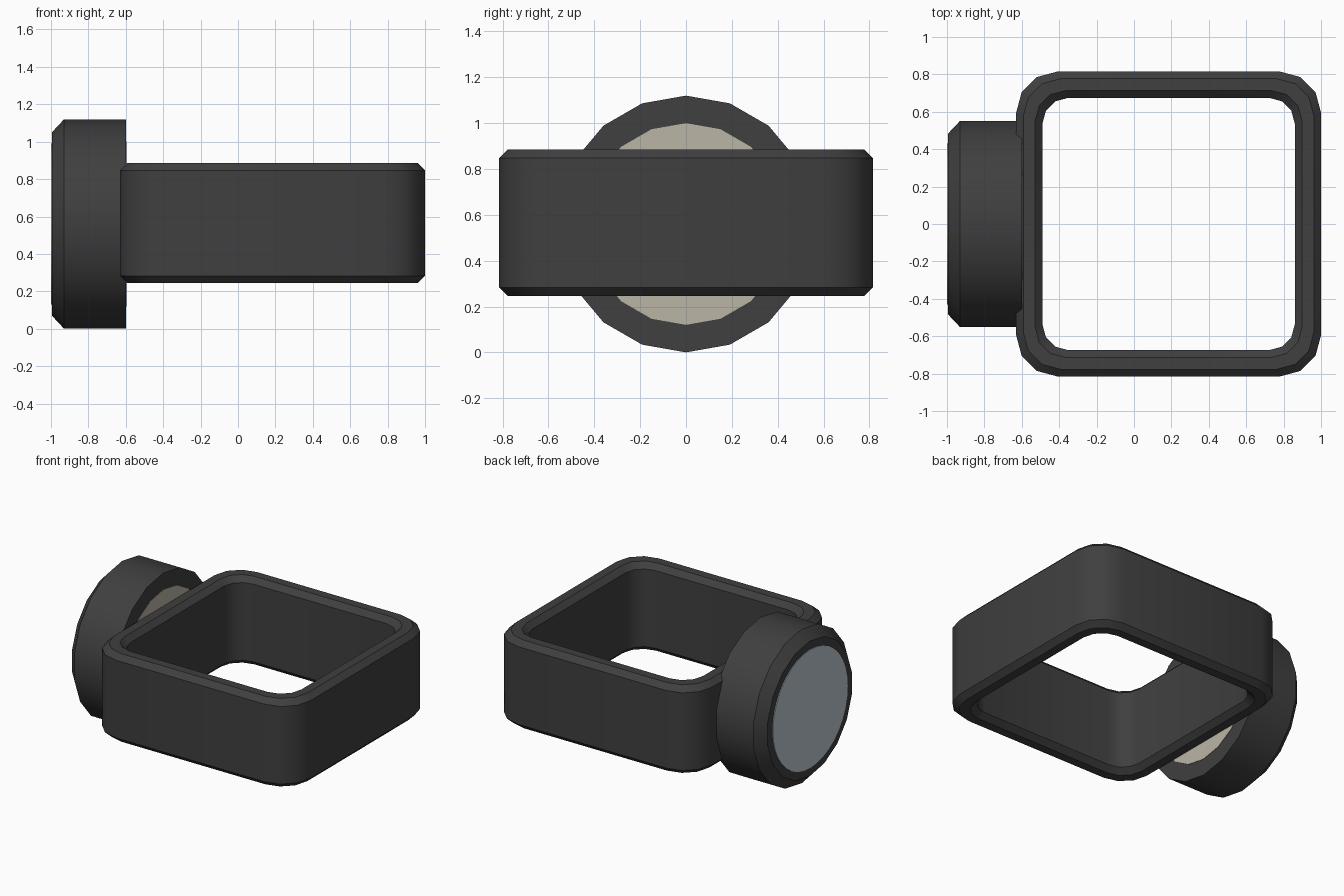
import bpy, bmesh, math

cube = bpy.data.objects.get("Cube")
if cube:
    bpy.data.objects.remove(cube, do_unlink=True)


def material(name, rgb):
    m = bpy.data.materials.new(name)
    m.use_nodes = True
    col = (*rgb, 1.0)
    m.diffuse_color = col
    m.node_tree.nodes["Principled BSDF"].inputs["Base Color"].default_value = col
    return m


DARK = material("charcoal", (0.05, 0.05, 0.05))
TAN = material("warm_beige", (0.49, 0.46, 0.38))
GLASS = material("pale_blue_grey", (0.49, 0.58, 0.62))


def loft(name, loops, mat, closed=False, smooth=True):
    """Skin matching loops of points; closed joins last to first, else caps the ends."""
    bm = bmesh.new()
    rings = [[bm.verts.new(p) for p in loop] for loop in loops]
    n = len(rings[0])
    pairs = list(zip(rings, rings[1:]))
    if closed:
        pairs.append((rings[-1], rings[0]))
    else:
        bm.faces.new(rings[0])
        bm.faces.new(rings[-1])
    for a, b in pairs:
        for i in range(n):
            j = (i + 1) % n
            bm.faces.new((a[i], a[j], b[j], b[i]))
    bmesh.ops.recalc_face_normals(bm, faces=bm.faces)
    mesh = bpy.data.meshes.new(name)
    bm.to_mesh(mesh)
    bm.free()
    mesh.materials.append(mat)
    ob = bpy.data.objects.new(name, mesh)
    bpy.context.collection.objects.link(ob)
    if smooth:
        bpy.ops.object.select_all(action='DESELECT')
        ob.select_set(True)
        bpy.context.view_layer.objects.active = ob
        bpy.ops.object.shade_smooth_by_angle(angle=math.radians(35))
    return ob


def rounded_rect(inset, radius, z, segs=3):
    """Rounded rectangle outline of the strap, shrunk by inset."""
    cx, hx, hy = 0.185, 0.815 - inset, 0.815 - inset
    pts = []
    for q, (sx, sy) in enumerate([(1, 1), (-1, 1), (-1, -1), (1, -1)]):
        for k in range(segs + 1):
            a = math.pi / 2 * (q + k / segs)
            pts.append((cx + sx * (hx - radius) + radius * math.cos(a),
                        sy * (hy - radius) + radius * math.sin(a), z))
    return pts


def disc_loop(x, r, sides=18):
    """Upright polygon around the dial axis."""
    return [(x, r * math.sin(2 * math.pi * i / sides),
             0.56 + r * math.cos(2 * math.pi * i / sides)) for i in range(sides)]


# Square strap: chamfered cross-section swept round the outline (inset, corner radius, z)
Z0, Z1, C = 0.245, 0.885, 0.038
section = [(0, 0.22, Z0 + C), (0, 0.22, Z1 - C), (C, 0.2, Z1), (0.14 - C, 0.16, Z1),
           (0.14, 0.14, Z1 - C), (0.14, 0.14, Z0 + C), (0.14 - C, 0.16, Z0), (C, 0.2, Z0)]
loft("strap", [rounded_rect(*s) for s in section], DARK, closed=True)

# Round case with a chamfered front rim
loft("case", [disc_loop(-0.6, 0.56), disc_loop(-0.93, 0.56), disc_loop(-0.995, 0.49)], DARK)

# Thin plates: case back and dial glass
loft("case_back", [disc_loop(-0.601, 0.44), disc_loop(-0.597, 0.44)], TAN, smooth=False)
loft("dial_glass", [disc_loop(-0.994, 0.43, 36), disc_loop(-1.0, 0.43, 36)], GLASS, smooth=False)
